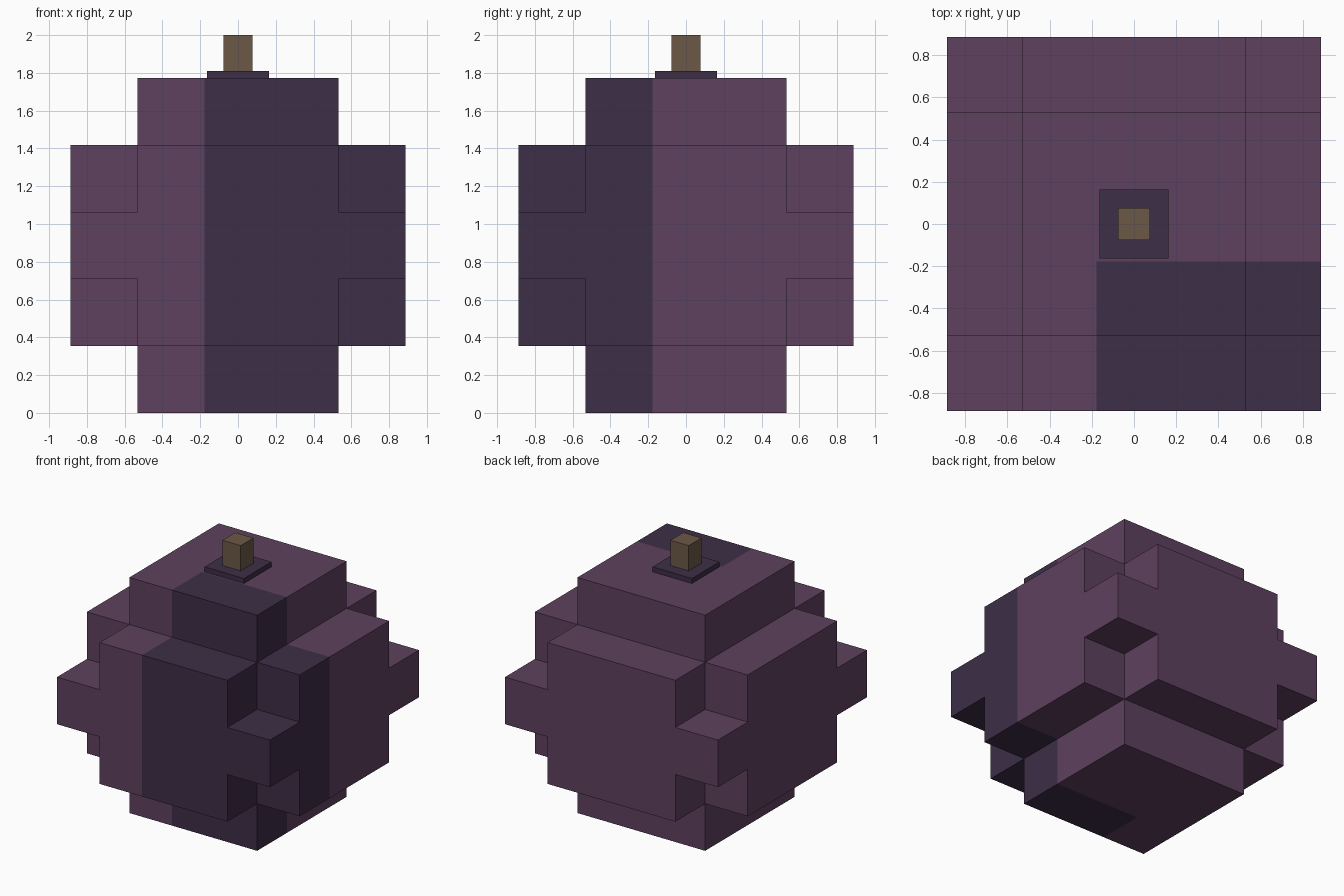
import bpy
import bmesh
from mathutils import Matrix, Vector

if "Cube" in bpy.data.objects:
    bpy.data.objects.remove(bpy.data.objects["Cube"])

CELL = 0.3545          # edge of one block
N = 5                  # blocks per side


def material(name, rgb):
    """Flat material from 0-255 sRGB values."""
    lin = [c / 255 / 12.92 if c <= 10 else ((c / 255 + 0.055) / 1.055) ** 2.4 for c in rgb]
    mat = bpy.data.materials.new(name)
    mat.diffuse_color = (*lin, 1.0)
    mat.use_nodes = True
    mat.node_tree.nodes["Principled BSDF"].inputs["Base Color"].default_value = mat.diffuse_color
    return mat


plum = material("plum", (94, 65, 94))
dark_plum = material("dark plum", (61, 46, 71))
brown = material("brown", (108, 88, 71))


def add_object(name, bm, mats):
    mesh = bpy.data.meshes.new(name)
    bm.to_mesh(mesh)
    bm.free()
    for m in mats:
        mesh.materials.append(m)
    obj = bpy.data.objects.new(name, mesh)
    bpy.context.collection.objects.link(obj)
    return obj


def box(name, half, z0, z1, mat):
    bm = bmesh.new()
    bmesh.ops.create_cube(bm, size=1, matrix=Matrix.Translation((0, 0, (z0 + z1) / 2))
                          @ Matrix.Diagonal((2 * half, 2 * half, z1 - z0, 1)))
    return add_object(name, bm, [mat])


def filled(c):
    """Blocky ball: square caps, cut corners in layers 1 and 3, full middle."""
    if min(c) < 0 or max(c) >= N:
        return False
    outer_x, outer_y = c[0] in (0, N - 1), c[1] in (0, N - 1)
    if c[2] in (0, N - 1):
        return not (outer_x or outer_y)
    return c[2] == 2 or not (outer_x and outer_y)


# Blocky body: only the outside faces of each block
bm = bmesh.new()
cells = [(i, j, k) for i in range(N) for j in range(N) for k in range(N) if filled((i, j, k))]
for c in cells:
    centre = Vector((c[0] - 2, c[1] - 2, c[2] + 0.5)) * CELL
    for axis in range(3):
        for sign in (-1, 1):
            near = list(c)
            near[axis] += sign
            if filled(near):
                continue
            n, u = Vector(), Vector()
            n[axis] = sign
            u[(axis + 1) % 3] = 1
            v = n.cross(u)
            quad = [bm.verts.new(centre + (n + a * u + b * v) * CELL / 2)
                    for a, b in ((-1, -1), (1, -1), (1, 1), (-1, 1))]
            face = bm.faces.new(quad)
            # Dark patch wraps the front right corner
            face.material_index = int(c[0] >= 2 and c[1] <= 1)
bmesh.ops.remove_doubles(bm, verts=bm.verts, dist=1e-4)
add_object("fruit_body", bm, [plum, dark_plum])

# Cap plate and stem
top = N * CELL
box("stem_plate", 0.164, top, 1.81, dark_plum)
box("stem", 0.076, 1.81, 2.0, brown)
